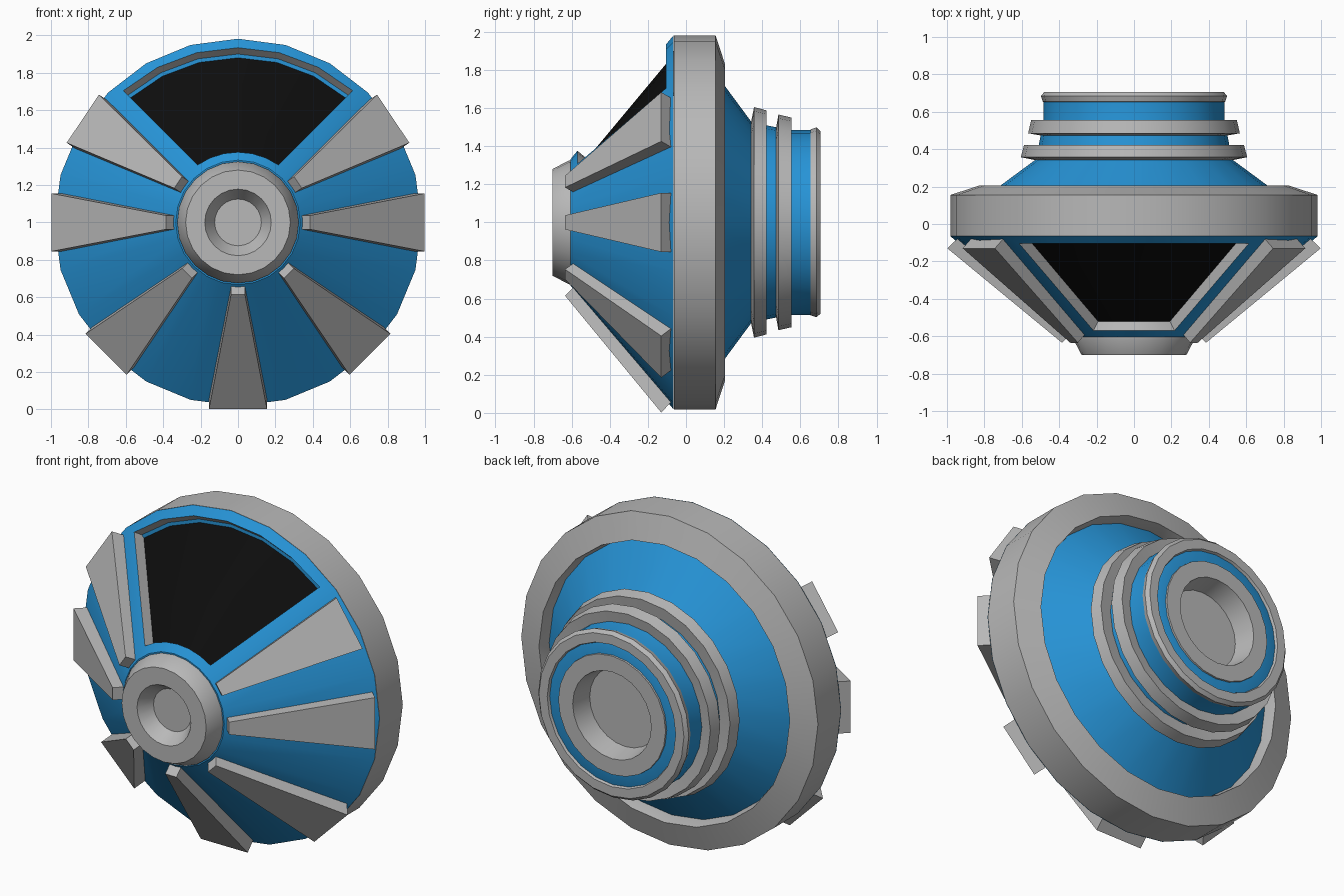
import bpy, bmesh, math

if "Cube" in bpy.data.objects:
    bpy.data.objects.remove(bpy.data.objects["Cube"])

SEG = 24


def material(name, rgb):
    m = bpy.data.materials.new(name)
    m.diffuse_color = (*rgb, 1)
    m.use_nodes = True
    m.node_tree.nodes["Principled BSDF"].inputs["Base Color"].default_value = m.diffuse_color
    return m


BLUE = material("blue", (0.02, 0.30, 0.69))
GREY = material("grey", (0.48, 0.48, 0.48))
BLACK = material("black", (0.004, 0.004, 0.004))


def polar(y, r, a):
    """Point around the y axis at height 1, angle measured from straight up."""
    return (r * math.sin(a), y, 1 + r * math.cos(a))


def finish(name, bm, mats, smooth=True):
    bmesh.ops.remove_doubles(bm, verts=bm.verts, dist=1e-5)
    bmesh.ops.recalc_face_normals(bm, faces=bm.faces)
    me = bpy.data.meshes.new(name)
    bm.to_mesh(me)
    bm.free()
    for m in mats:
        me.materials.append(m)
    ob = bpy.data.objects.new(name, me)
    bpy.context.collection.objects.link(ob)
    if smooth:
        bpy.ops.object.select_all(action='DESELECT')
        ob.select_set(True)
        bpy.context.view_layer.objects.active = ob
        bpy.ops.object.shade_smooth_by_angle(angle=math.radians(30))
    return ob


def lathe(name, profile, mat, loop=False):
    """Spin a (y, radius) profile; loop closes it into a hoop."""
    bm = bmesh.new()
    rows = []
    for y, r in profile:
        if r == 0:
            rows.append([bm.verts.new((0, y, 1))] * SEG)
        else:
            rows.append([bm.verts.new(polar(y, r, 2 * math.pi * i / SEG))
                         for i in range(SEG)])
    pairs = list(zip(rows, rows[1:])) + ([(rows[-1], rows[0])] if loop else [])
    for a, b in pairs:
        for i in range(SEG):
            j = (i + 1) % SEG
            bm.faces.new(list(dict.fromkeys((a[i], a[j], b[j], b[i]))))
    return finish(name, bm, [mat])


# Front cone with a recessed black window between -45 and +45 degrees
RIM, BASE = (-0.065, 0.982), (-0.605, 0.333)
W_TOP, W_BOT = (-0.105, 0.934), (-0.57, 0.376)
DY, DR = 0.05, -0.042            # recess step, square to the cone
bm = bmesh.new()
step = 2 * math.pi / SEG
rim = [bm.verts.new(polar(*RIM, i * step)) for i in range(SEG)]
base = [bm.verts.new(polar(*BASE, i * step)) for i in range(SEG)]
for i in range(3, SEG - 3):
    j = (i + 1) % SEG
    bm.faces.new((rim[i], rim[j], base[j], base[i]))
cols = []
for i in range(-3, 4):
    col = [rim[i]]
    for (y, r), inner in ((W_TOP, 0), (W_TOP, 1), (W_BOT, 1), (W_BOT, 0)):
        half = math.pi / 4 - math.asin(0.064 / r)   # frame bar of even width
        col.append(bm.verts.new(polar(y + DY * inner, r + DR * inner, half * i / 3)))
    cols.append(col + [base[i]])
for c, d in zip(cols, cols[1:]):
    for k, mi in enumerate((0, 1, 2, 1, 0)):
        bm.faces.new((c[k], d[k], d[k + 1], c[k + 1])).material_index = mi
for c in (cols[0], cols[-1]):
    bm.faces.new((c[0], c[1], c[4], c[5]))
    bm.faces.new((c[1], c[2], c[3], c[4])).material_index = 1
bmesh.ops.holes_fill(bm, edges=[e for e in bm.edges if e.is_boundary], sides=0)
finish("front_cone", bm, [BLUE, GREY, BLACK])

# Front hub with a tapered hole
lathe("front_hub", [(-0.6, 0), (-0.6, 0.325), (-0.615, 0.325), (-0.70, 0.28),
                    (-0.70, 0.178), (-0.62, 0.125), (-0.62, 0)], GREY)

# Main rim hoop
lathe("main_rim", [(-0.063, 0.982), (0.155, 0.982), (0.205, 0.83),
                   (0.12, 0.81), (-0.063, 0.81)], GREY, loop=True)

# Rear cone and neck
lathe("rear_body", [(0.10, 0), (0.12, 0.83), (0.345, 0.525), (0.47, 0.50), (0.55, 0.485),
                    (0.67, 0.485), (0.69, 0.45), (0.69, 0.30), (0.57, 0.28), (0.57, 0)], BLUE)

# Two neck hoops and the end hoop
lathe("neck_hoop_1", [(0.338, 0.51), (0.357, 0.605), (0.423, 0.588), (0.408, 0.49)], GREY, True)
lathe("neck_hoop_2", [(0.47, 0.48), (0.485, 0.566), (0.555, 0.55), (0.54, 0.46)], GREY, True)
lathe("end_hoop", [(0.65, 0.47), (0.654, 0.488), (0.685, 0.498), (0.705, 0.48),
                   (0.705, 0.425), (0.68, 0.415)], GREY, True)

# Rear socket
lathe("rear_socket", [(0.66, 0.36), (0.70, 0.355), (0.70, 0.26),
                      (0.575, 0.235), (0.575, 0)], GREY)

# Tapered fins: one down the middle, three on each side
angles = [180] + [s * a for a in (56.25, 90, 135) for s in (1, -1)]
for n, deg in enumerate(angles):
    a = math.radians(deg)
    bm = bmesh.new()
    ends = []
    for pts, w in ((((-0.635, 0.385), (-0.575, 0.325)), 0.037),
                   (((-0.13, 0.998), (-0.07, 0.935)), 0.155)):
        quad = []
        for (y, r), s in ((pts[0], -1), (pts[0], 1), (pts[1], 1), (pts[1], -1)):
            quad.append(bm.verts.new((r * math.sin(a) + s * w * math.cos(a), y,
                                      1 + r * math.cos(a) - s * w * math.sin(a))))
        bm.faces.new(quad)
        ends.append(quad)
    for k in range(4):
        m = (k + 1) % 4
        bm.faces.new((ends[0][k], ends[0][m], ends[1][m], ends[1][k]))
    finish(f"fin_{n + 1}", bm, [GREY], smooth=False)
